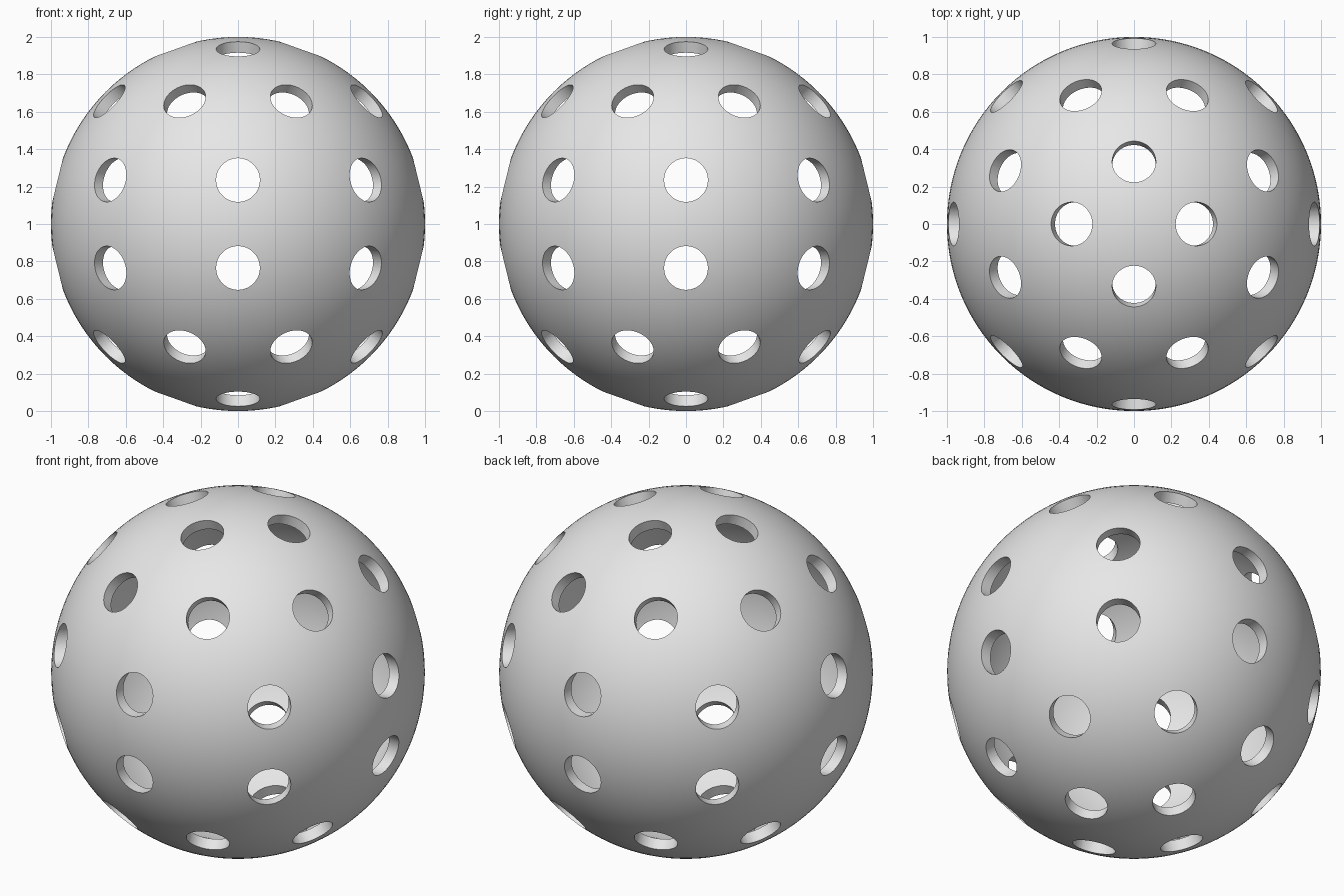
import bpy
import bmesh
from math import radians, cos, sin
from mathutils import Matrix, Vector

OUTER, INNER, HOLE = 1.0, 0.938, 0.117

if "Cube" in bpy.data.objects:
    bpy.data.objects.remove(bpy.data.objects["Cube"])


def add_object(name, bm):
    mesh = bpy.data.meshes.new(name)
    bm.to_mesh(mesh)
    bm.free()
    obj = bpy.data.objects.new(name, mesh)
    bpy.context.collection.objects.link(obj)
    obj.location.z = OUTER
    return obj


# Hollow shell: outer sphere plus an inward-facing inner sphere
bm = bmesh.new()
bmesh.ops.create_uvsphere(bm, u_segments=128, v_segments=64, radius=OUTER)
outer_faces = set(bm.faces)
bmesh.ops.create_uvsphere(bm, u_segments=128, v_segments=64, radius=INNER)
bmesh.ops.reverse_faces(bm, faces=[f for f in bm.faces if f not in outer_faces])
ball = add_object("perforated_ball", bm)

# Hole rings: count, first azimuth, latitude of the centre, tilt of the drill
RINGS = [(8, 0, 13.6, 0), (8, 22.5, 41.4, 41.4), (4, 0, 70.4, 70.4)]
bm = bmesh.new()
for count, start, latitude, tilt in RINGS:
    for side in (1, -1):
        for i in range(count):
            azimuth = radians(start + 360 * i / count)
            lat, drill = radians(side * latitude), radians(side * tilt)
            centre = Vector((cos(lat) * cos(azimuth), cos(lat) * sin(azimuth), sin(lat)))
            axis = Vector((cos(drill) * cos(azimuth), cos(drill) * sin(azimuth), sin(drill)))
            turn = axis.to_track_quat("Z", "Y").to_matrix().to_4x4()
            bmesh.ops.create_cone(bm, cap_ends=True, segments=48, radius1=HOLE,
                                  radius2=HOLE, depth=0.4,
                                  matrix=Matrix.Translation(centre) @ turn)
cutter = add_object("hole_cutter", bm)
cutter.hide_render = True

# Drill the holes through the shell
drill_mod = ball.modifiers.new("holes", "BOOLEAN")
drill_mod.operation = "DIFFERENCE"
drill_mod.solver = "EXACT"
drill_mod.object = cutter
bpy.ops.object.select_all(action="DESELECT")
ball.select_set(True)
bpy.context.view_layer.objects.active = ball
bpy.context.view_layer.update()
bpy.ops.object.modifier_apply(modifier=drill_mod.name)
bpy.data.objects.remove(cutter)

# Plain grey plastic, smooth with crisp hole rims
grey = bpy.data.materials.new("grey_plastic")
grey.use_nodes = True
colour = (0.8, 0.8, 0.8, 1.0)
grey.diffuse_color = colour
grey.node_tree.nodes["Principled BSDF"].inputs["Base Color"].default_value = colour
ball.data.materials.clear()
ball.data.materials.append(grey)
bpy.ops.object.shade_smooth_by_angle(angle=radians(30))
